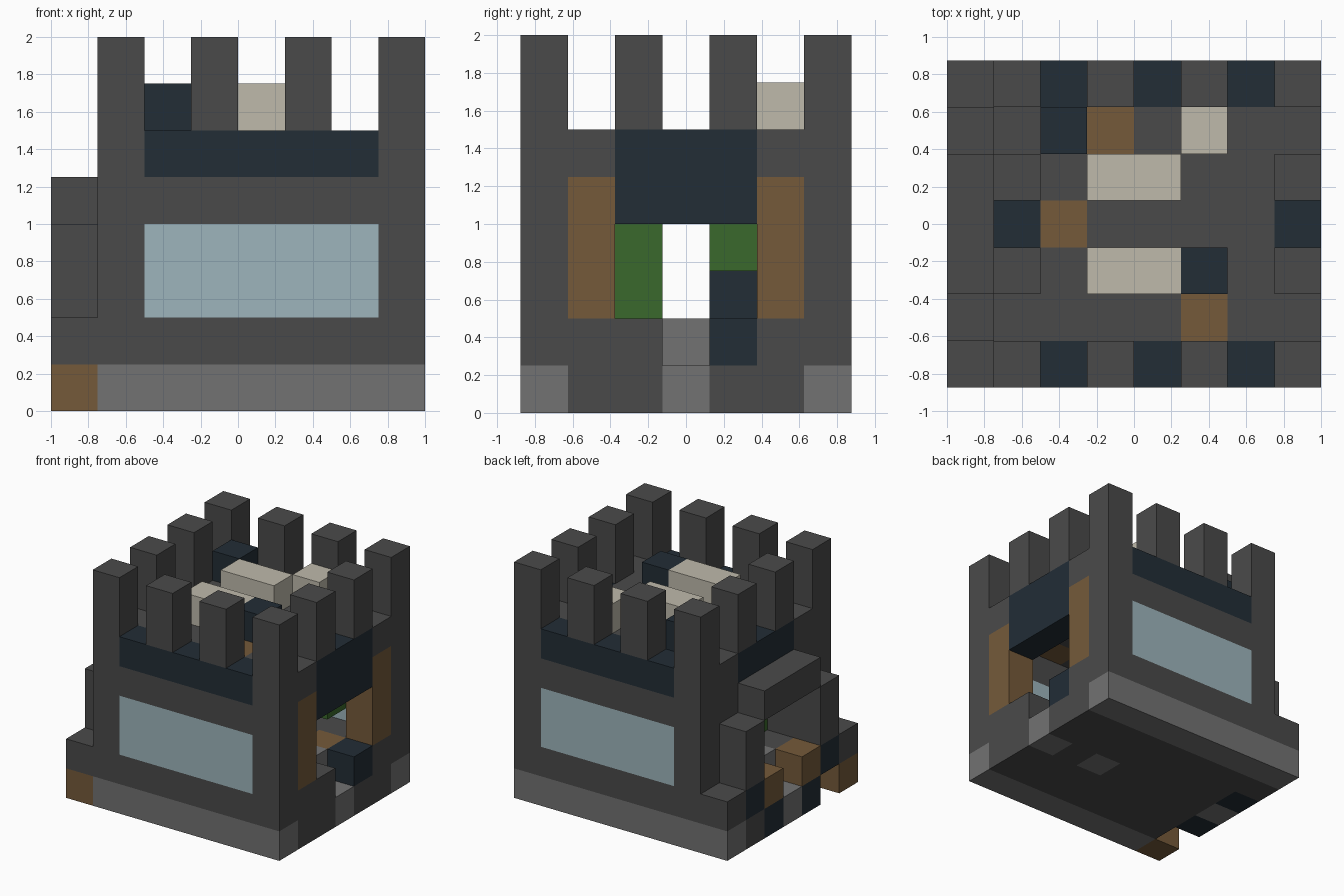
import bpy, bmesh
from math import radians
from mathutils import Vector

if "Cube" in bpy.data.objects:
    bpy.data.objects.remove(bpy.data.objects["Cube"])

S = 0.25                                # block size
ORIGIN = Vector((-1, -0.875, 0))


def make_material(name, hex_code):
    rgb = [int(hex_code[n:n + 2], 16) / 255 for n in (0, 2, 4)]
    col = [c / 12.92 if c < 0.04 else ((c + 0.055) / 1.055) ** 2.4 for c in rgb] + [1]
    mat = bpy.data.materials.new(name)
    mat.use_nodes = True
    mat.diffuse_color = col
    mat.node_tree.nodes["Principled BSDF"].inputs["Base Color"].default_value = col
    return mat


PALETTE = {
    "dark_stone": "4a4a4a", "light_stone": "727272", "wood": "755a3a",
    "navy": "222d36", "glass": "9db5bc", "cream": "bfbaab", "leaf": "3a692c",
}
MATS = [make_material(n, h) for n, h in PALETTE.items()]
DARK, LIGHT, WOOD, NAVY, GLASS, CREAM, LEAF = range(len(MATS))

grid = {}


def span(v):
    return range(v[0], v[1] + 1) if isinstance(v, tuple) else (v,)


def fill(part, mat, x, y, z):
    """Fill a box of blocks; each range is one index or (first, last)."""
    for i in span(x):
        for j in span(y):
            for k in span(z):
                grid[i, j, k] = (part, mat)


def clear(x, y, z):
    for i in span(x):
        for j in span(y):
            for k in span(z):
                grid.pop((i, j, k), None)


# Base slab with pale edges and path
fill("base", DARK, (0, 7), (0, 6), 0)
for j in (0, 6):
    fill("base", LIGHT, (0, 7), j, 0)
for i in (0, 5, 7):
    fill("base", LIGHT, i, 3, 0)
fill("floor", DARK, (1, 7), (0, 6), 1)
fill("path", LIGHT, (1, 6), 3, 1)
clear(7, 3, 1)

# Front and back walls with windows, navy bands and battlements
for j, side in ((0, "front"), (6, "back")):
    fill(side + "_wall", DARK, (1, 7), j, (2, 5))
    fill(side + "_window", GLASS, (2, 6), j, (2, 3))
    fill(side + "_band", NAVY, (2, 6), j, 5)
    for i in (1, 3, 5, 7):
        fill(side + "_battlements", DARK, i, j, (6, 7))

# Side walls with open doorways and navy lintels
for i, side in ((1, "right"), (7, "left")):
    for j in (1, 5):
        fill(side + "_wall", DARK, i, j, (2, 5))
    fill(side + "_lintel", NAVY, i, (2, 4), (4, 5))
    for j in (2, 4):
        fill(side + "_battlements", DARK, i, j, (6, 7))
for j in (1, 5):
    fill("door_post", WOOD, 7, j, (2, 4))

# Roof deck and the blocks lying on it
fill("roof_deck", DARK, (2, 6), (1, 5), 5)
for i, j in ((5, 1), (2, 3), (3, 5)):
    fill("roof_deck", WOOD, i, j, 5)
for j in (2, 4):
    fill("roof_bench", CREAM, (3, 4), j, 6)
fill("roof_stool", CREAM, 5, 5, 6)
for i, j in ((5, 2), (2, 5)):
    fill("roof_crate", NAVY, i, j, 6)

# Porch: corner plinths, steps, two columns and a beam
clear(0, 1, 0)
fill("porch_base", WOOD, 0, 0, 0)
for j in (0, 6):
    fill("porch_base", DARK, 0, j, 1)
for j in (1, 5):
    fill("porch_column", NAVY, 0, j, 1)
    fill("porch_column", DARK, 0, j, (2, 3))
for j in (2, 4):
    fill("porch_step", NAVY, 0, j, 0)
    fill("porch_step", WOOD, 0, j, 1)
fill("porch_beam", DARK, 0, (2, 4), 4)

# Furnishings inside the hall
fill("hall_chest", NAVY, 7, 4, 1)
fill("hall_chest", WOOD, 6, 4, 1)
fill("hall_plant", LEAF, 6, 4, 3)
fill("hall_plant", LEAF, 2, 2, (2, 3))
fill("hall_shelf", NAVY, 2, 4, 2)


def build_part(part):
    """Make one mesh from the exposed block faces of a part."""
    bm = bmesh.new()
    for cell, (owner, mat) in grid.items():
        if owner != part:
            continue
        for axis in range(3):
            for sign in (0, 1):
                near = list(cell)
                near[axis] += 2 * sign - 1
                if tuple(near) in grid:
                    continue
                u, v = (axis + 1) % 3, (axis + 2) % 3
                ring = [(0, 0), (1, 0), (1, 1), (0, 1)]
                verts = []
                for a, b in (ring if sign else ring[::-1]):
                    p = Vector(cell)
                    p[axis] += sign
                    p[u] += a
                    p[v] += b
                    verts.append(bm.verts.new(p * S + ORIGIN))
                bm.faces.new(verts).material_index = mat
    bmesh.ops.remove_doubles(bm, verts=bm.verts, dist=0.001)
    bmesh.ops.dissolve_limit(bm, angle_limit=radians(1), verts=bm.verts,
                             edges=bm.edges, delimit={'MATERIAL'})
    mesh = bpy.data.meshes.new(part)
    for mat in MATS:
        mesh.materials.append(mat)
    bm.to_mesh(mesh)
    bm.free()
    bpy.context.collection.objects.link(bpy.data.objects.new(part, mesh))


for part in sorted({owner for owner, _ in grid.values()}):
    build_part(part)
